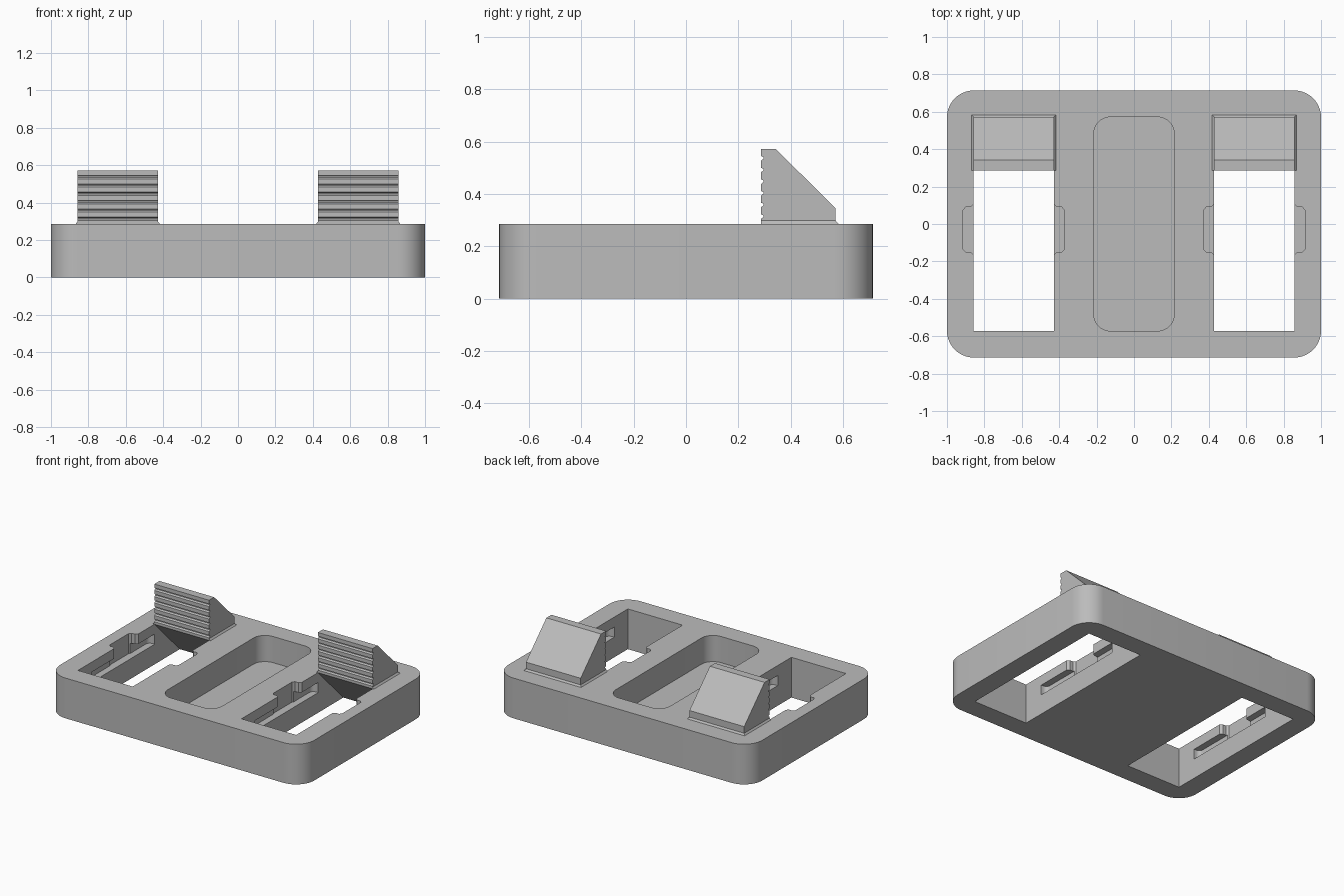
import bpy, bmesh
from math import sin, cos, pi

cube = bpy.data.objects.get("Cube")
if cube:
    bpy.data.objects.remove(cube, do_unlink=True)

GREY = (0.5, 0.5, 0.5, 1)
mat = bpy.data.materials.new("plain grey")
mat.use_nodes = True
mat.diffuse_color = GREY
mat.node_tree.nodes["Principled BSDF"].inputs["Base Color"].default_value = GREY

HEIGHT = 0.286      # base thickness
SLOT_X = 0.643      # slot centre
SLOT_W = 0.215      # slot half width
JAW_Y = 0.286       # front face of each jaw
BACK_Y = 0.572      # rear end of the slots


def finish(name, bm):
    bmesh.ops.recalc_face_normals(bm, faces=bm.faces)
    mesh = bpy.data.meshes.new(name)
    bm.to_mesh(mesh)
    bm.free()
    mesh.materials.append(mat)
    obj = bpy.data.objects.new(name, mesh)
    bpy.context.collection.objects.link(obj)
    return obj


def prism(name, points, vector):
    """Extrude a closed outline along a vector."""
    bm = bmesh.new()
    face = bm.faces.new([bm.verts.new(p) for p in points])
    ext = bmesh.ops.extrude_face_region(bm, geom=[face])
    moved = [v for v in ext["geom"] if isinstance(v, bmesh.types.BMVert)]
    bmesh.ops.translate(bm, verts=moved, vec=vector)
    return finish(name, bm)


def rounded_slab(name, x, y, hx, hy, r, z0, z1, steps=10):
    """Upright slab with rounded corners in plan."""
    points = []
    for i, (sx, sy) in enumerate(((1, 1), (-1, 1), (-1, -1), (1, -1))):
        for s in range(steps + 1):
            a = (i + s / steps) * pi / 2
            points.append((x + sx * (hx - r) + r * cos(a),
                           y + sy * (hy - r) + r * sin(a), z0))
    return prism(name, points, (0, 0, z1 - z0))


def box(name, x, y, hx, hy, z0, z1):
    corners = [(x + sx * hx, y + sy * hy, z0)
               for sx, sy in ((1, 1), (-1, 1), (-1, -1), (1, -1))]
    return prism(name, corners, (0, 0, z1 - z0))


def cut(target, cutter):
    mod = target.modifiers.new("cut", "BOOLEAN")
    mod.operation = "DIFFERENCE"
    mod.solver = "EXACT"
    mod.object = cutter
    bpy.context.view_layer.objects.active = target
    bpy.ops.object.modifier_apply(modifier=mod.name)
    bpy.data.objects.remove(cutter, do_unlink=True)


# Base block with a central tray
base = rounded_slab("base", 0, 0, 1, 0.714, 0.143, 0, HEIGHT)
cut(base, rounded_slab("tray_cutter", 0, 0, SLOT_W, BACK_Y, 0.09, 0.1, 0.4))

# Entry notch outline: flared mouth, chamfered outer corners
quarter = [(SLOT_W, 0.135), (SLOT_W + 0.015, 0.12),
           (SLOT_W + 0.042, 0.12), (SLOT_W + 0.055, 0.105)]
half = quarter + [(x, -y) for x, y in reversed(quarter)]
notch = half + [(-x, -y) for x, y in half]

for side in (1, -1):
    cx = side * SLOT_X
    # Through slot, side grooves and entry notches
    cut(base, box("slot_cutter", cx, 0, SLOT_W, BACK_Y, -0.1, 0.4))
    cut(base, rounded_slab("groove_cutter", cx, -0.065, SLOT_W + 0.048,
                           0.355, 0.03, 0.143, 0.215, 4))
    cut(base, prism("notch_cutter",
                    [(cx + x, y - 0.03, 0.143) for x, y in notch], (0, 0, 0.3)))

# Jaw side profile (y, z): sloped brace below, ridged face, sloped back
TOP = 0.572
profile = [(BACK_Y, 0), (BACK_Y, 0.345), (0.343, TOP), (JAW_Y, TOP)]
for i in range(6):
    z = 0.545 - i * 0.0445
    profile += [(JAW_Y, z), (JAW_Y + 0.01, z - 0.004),
                (JAW_Y + 0.01, z - 0.01), (JAW_Y, z - 0.018)]
profile.append((JAW_Y, HEIGHT))

for side, label in ((1, "left"), (-1, "right")):
    cx = side * SLOT_X
    prism(label + "_jaw", [(cx - SLOT_W, y, z) for y, z in profile],
          (2 * SLOT_W, 0, 0))

    # Small chamfered foot around the jaw
    bm = bmesh.new()
    for grow, z in ((0.01, HEIGHT), (0, HEIGHT + 0.012)):
        for sx in (1, -1):
            for y in (JAW_Y, BACK_Y + grow):
                bm.verts.new((cx + sx * (SLOT_W + grow), y, z))
    bmesh.ops.convex_hull(bm, input=bm.verts)
    finish(label + "_jaw_foot", bm)

# Smooth the rounded corners, keep real edges sharp
bpy.ops.object.select_all(action="DESELECT")
base.select_set(True)
bpy.context.view_layer.objects.active = base
bpy.ops.object.shade_smooth_by_angle(angle=0.5)
